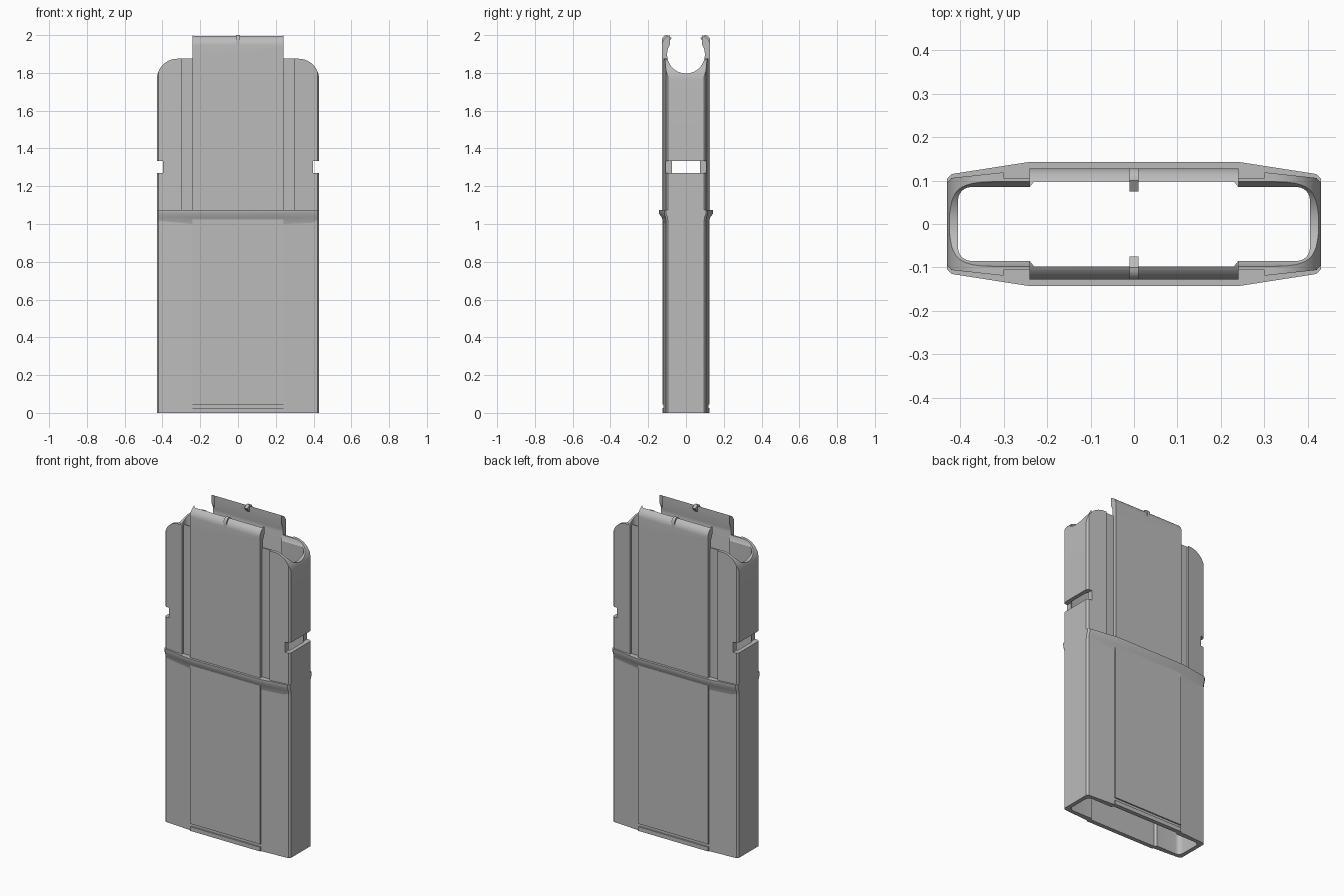
import bpy, bmesh, math

cube = bpy.data.objects.get("Cube")
if cube:
    bpy.data.objects.remove(cube, do_unlink=True)

HALF_X, PANEL_X, STRIP_X = 0.43, 0.24, 0.30
BORE_Z, BORE_R = 1.897, 0.1

grey = bpy.data.materials.new("plain_grey")
grey.use_nodes = True
colour = (0.5, 0.5, 0.5, 1)
grey.diffuse_color = colour
grey.node_tree.nodes["Principled BSDF"].inputs["Base Color"].default_value = colour


def loft(name, rings):
    """Closed solid through rings of 3D points."""
    bm = bmesh.new()
    loops = [[bm.verts.new(p) for p in ring] for ring in rings]
    n = len(loops[0])
    for a, b in zip(loops, loops[1:]):
        for i in range(n):
            j = (i + 1) % n
            bm.faces.new((a[i], a[j], b[j], b[i]))
    bm.faces.new(loops[0][::-1])
    bm.faces.new(loops[-1])
    bmesh.ops.recalc_face_normals(bm, faces=bm.faces)
    mesh = bpy.data.meshes.new(name)
    bm.to_mesh(mesh)
    bm.free()
    mesh.materials.append(grey)
    obj = bpy.data.objects.new(name, mesh)
    bpy.context.collection.objects.link(obj)
    return obj


def outline(quarter):
    """Mirror a quarter outline (running from middle to end) into four."""
    half = quarter + [(x, -y) for x, y in quarter[::-1]]
    return half + [(-x, -y) for x, y in half]


def at_z(points, z):
    return [(x, y, z) for x, y in points]


def prism_z(name, points, z0, z1):
    return loft(name, [at_z(points, z0), at_z(points, z1)])


def prism_x(name, points, x0, x1):
    return loft(name, [[(x, y, z) for y, z in points] for x in (x0, x1)])


def prism_y(name, points, y0, y1):
    return loft(name, [[(x, y, z) for x, z in points] for y in (y0, y1)])


def box(name, x0, x1, y0, y1, z0, z1):
    return prism_z(name, [(x0, y0), (x1, y0), (x1, y1), (x0, y1)], z0, z1)


def arc(cx, cy, r, a0, a1, steps=10):
    angles = [math.radians(a0 + (a1 - a0) * i / steps) for i in range(steps + 1)]
    return [(cx + r * math.cos(a), cy + r * math.sin(a)) for a in angles]


def mirrored(half):
    return half + [(-u, v) for u, v in half[::-1]]


def boolean(obj, tool, operation="DIFFERENCE"):
    tool.hide_render = True
    mod = obj.modifiers.new("cut", "BOOLEAN")
    mod.operation, mod.object, mod.solver = operation, tool, "EXACT"
    bpy.context.view_layer.objects.active = obj
    bpy.ops.object.modifier_apply(modifier=mod.name)
    bpy.data.objects.remove(tool, do_unlink=True)


def hollow(obj, grow=0.0):
    corner = arc(0.375 + grow, 0.055 + grow, 0.03, 90, 0, 6)
    quarter = [(PANEL_X - 0.01, 0.098 + grow), (PANEL_X, 0.085 + grow)] + corner
    boolean(obj, prism_z("cavity", outline(quarter), -0.1, 2.1))


# Lower body: tapered sides with a raised centre panel
lower = prism_z("lower_body", outline([
    (PANEL_X, 0.125), (PANEL_X, 0.118), (0.42, 0.106), (HALF_X, 0.095)]), 0, 1.04)
hollow(lower)
for s in (-1, 1):
    y0, y1 = sorted((s * 0.117, s * 0.2))
    boolean(lower, box("base_groove", -PANEL_X, PANEL_X, y0, y1, 0.026, 0.044))

# Flared collar between the two halves
flare = [(1.0, 0.118, 0.104), (1.035, 0.128, 0.108), (1.055, 0.143, 0.115), (1.075, 0.143, 0.115)]
collar = loft("collar", [at_z(outline([
    (PANEL_X, mid), (0.42, end), (HALF_X, end - 0.01)]), z) for z, mid, end in flare])
hollow(collar, 0.002)

# Upper body: centre panel, recessed strips and tapered outer panels
upper = prism_z("upper_body", outline([
    (PANEL_X, 0.128), (PANEL_X, 0.106), (STRIP_X, 0.106), (STRIP_X, 0.119),
    (0.42, 0.106), (HALF_X, 0.095)]), 1.04, 2.0)

# Rounded shoulders and tall centre seen from the front
shoulder = [(0.5, 0.9), (0.5, 1.765), (HALF_X, 1.765)] + arc(0.32, 1.765, 0.11, 0, 90)[1:]
boolean(upper, prism_y("front_shape", mirrored(
    shoulder + [(PANEL_X, 1.875), (PANEL_X, 2.1)]), -0.3, 0.3), "INTERSECT")

# Lips rounded over at the top
boolean(upper, prism_x("side_shape", mirrored(
    [(0.128, 0.9)] + arc(0.073, 1.945, 0.055, 0, 90)), -0.6, 0.6), "INTERSECT")

hollow(upper)
boolean(upper, prism_x("bore", arc(0, BORE_Z, BORE_R, 0, 352.5, 47), -0.6, 0.6))
boolean(upper, box("lip_gap", -0.6, 0.6, -0.055, 0.055, 1.9, 2.1))

# Notches across both narrow ends
for s in (-1, 1):
    x0, x1 = sorted((s * 0.398, s * 0.5))
    boolean(upper, box("end_notch", x0, x1, -0.3, 0.3, 1.27, 1.333))

# Small rib over each lip
for s, side in ((-1, "front"), (1, "back")):
    profile = [(0.075, 1.985), (0.112, 1.94), (0.128, 1.94)] + arc(0.1, 1.972, 0.028, 0, 90, 6)
    prism_x(side + "_lip_rib", [(s * y, z) for y, z in profile], -0.01, 0.01)

# Smooth curved areas, keep creases sharp
bpy.ops.object.select_all(action="DESELECT")
for obj in bpy.context.collection.objects:
    if obj.type == "MESH" and grey.name in obj.data.materials:
        obj.select_set(True)
        bpy.context.view_layer.objects.active = obj
bpy.ops.object.shade_smooth_by_angle(angle=math.radians(30))
